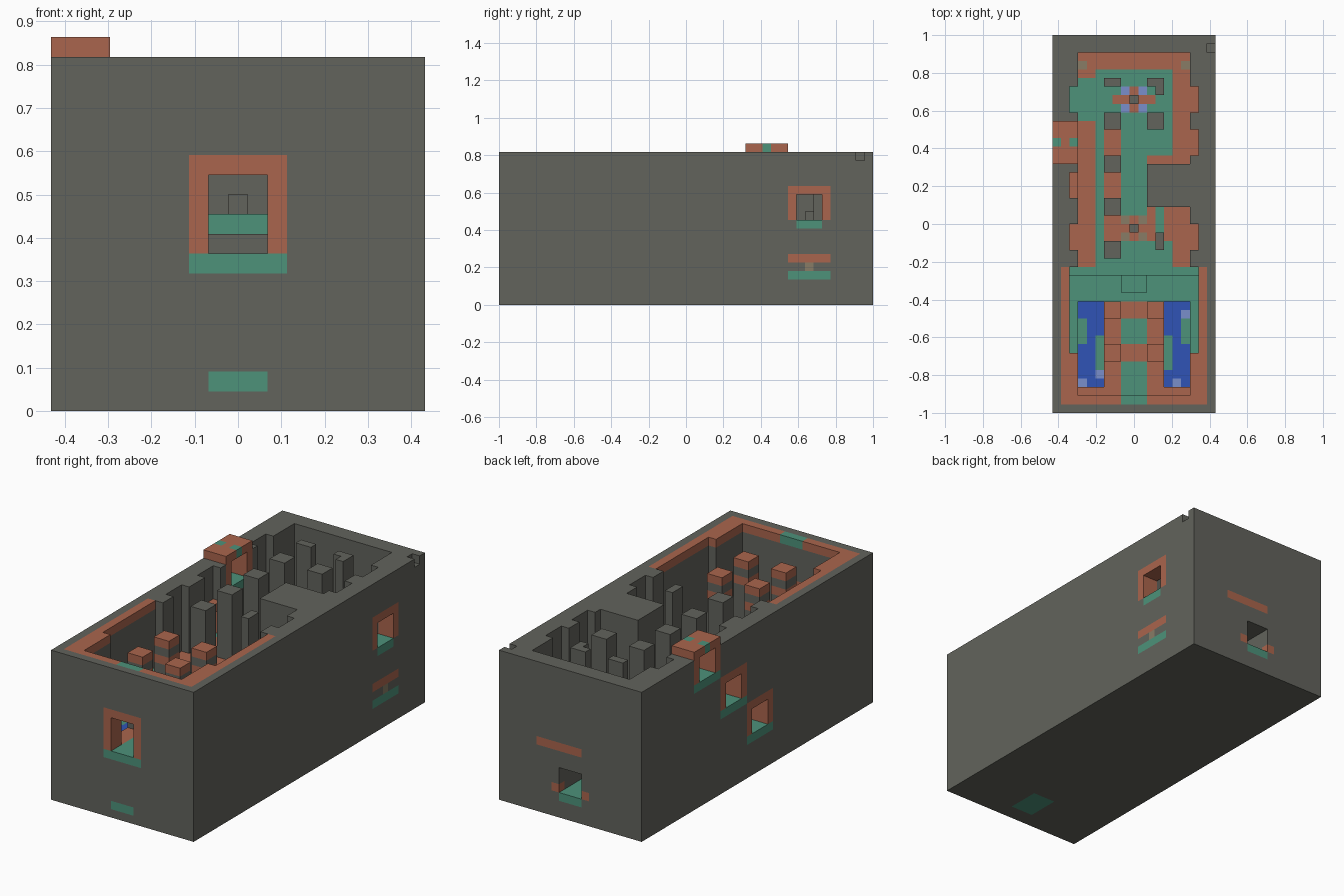
import bpy
import bmesh

cube = bpy.data.objects.get("Cube")
if cube:
    bpy.data.objects.remove(cube, do_unlink=True)

UNIT = 1 / 22
WIDE, LONG, HIGH = 19, 44, 18
PALETTE = {
    "stone": (98, 99, 92),
    "terracotta": (170, 101, 77),
    "teal": (77, 146, 122),
    "water": (48, 84, 182),
    "pale_water": (122, 142, 203),
    "taupe": (136, 124, 102),
}


def linear(value):
    value /= 255
    return value / 12.92 if value < 0.04 else ((value + 0.055) / 1.055) ** 2.4


materials = {}
for label, rgb in PALETTE.items():
    mat = bpy.data.materials.new(label)
    mat.use_nodes = True
    colour = [linear(c) for c in rgb] + [1]
    mat.diffuse_color = colour
    mat.node_tree.nodes["Principled BSDF"].inputs["Base Color"].default_value = colour
    materials[label] = mat
LABELS = list(PALETTE)

cells = {}


def spans(xs, mirror):
    return [xs, (WIDE - xs[1], WIDE - xs[0])] if mirror else [xs]


def each(xs, ys, zs, mirror=False):
    for start, end in spans(xs, mirror):
        for i in range(start, end):
            for j in range(*ys):
                for k in range(*zs):
                    yield i, j, k


def fill(part, colour, xs, ys, zs, top=None, mirror=False):
    for cell in each(xs, ys, zs, mirror):
        cells[cell] = (part, colour, top or colour)


def carve(xs, ys, zs, mirror=False):
    for cell in each(xs, ys, zs, mirror):
        cells.pop(cell, None)


def paint(colour, xs, ys, mirror=False):
    """Colour the top cell of the floor at each place."""
    for i, j, _ in each(xs, ys, (0, 1), mirror):
        k = max(k for k in range(HIGH) if (i, j, k) in cells)
        cells[i, j, k] = ("floor", colour, colour)


def recolour(colour, xs, ys, zs, mirror=False):
    for cell in each(xs, ys, zs, mirror):
        if cell in cells:
            cells[cell] = (cells[cell][0], colour, colour)


# Solid block
fill("outer_block", "stone", (0, WIDE), (0, LONG), (0, HIGH))
carve((18, 19), (42, 43), (17, 18))

# Front hall with a painted rim
recolour("terracotta", (1, 18), (1, 17), (17, 18))
recolour("stone", (4, 15), (16, 17), (17, 18))
HALL, UPPER = (8, HIGH), (10, HIGH)
carve((2, 17), (7, 17), HALL)
carve((3, 16), (2, 7), HALL)

# Upper rooms with stepped side walls
carve((3, 16), (17, 24), UPPER)
carve((3, 11), (24, 30), UPPER)
carve((3, 16), (29, 42), UPPER)
for bay in (19, 35):
    carve((2, 3), (bay, bay + 3), UPPER, mirror=True)
carve((2, 3), (25, 28), UPPER)
carve((16, 17), (30, 33), UPPER)

# Hall floor, pools and the steps up
paint("teal", (2, 17), (7, 17))
paint("terracotta", (3, 16), (2, 7))
carve((3, 6), (3, 13), (7, 8), mirror=True)
paint("water", (3, 6), (3, 13), mirror=True)
paint("teal", (3, 4), (8, 11), mirror=True)
paint("teal", (5, 6), (5, 9), mirror=True)
for x, y in ((3, 3), (5, 4), (15, 11), (14, 3)):
    paint("pale_water", (x, x + 1), (y, y + 1))
paint("terracotta", (6, 13), (5, 13))
paint("teal", (8, 11), (8, 11))
paint("teal", (8, 11), (1, 6))
fill("steps", "stone", (8, 11), (14, 16), (8, 9), top="teal")
fill("steps", "stone", (2, 17), (16, 17), (8, 10), top="teal")

# Upper floor
paint("terracotta", (3, 16), (17, 24))
paint("terracotta", (3, 11), (24, 30))
paint("terracotta", (3, 16), (29, 42))
for bay in (19, 35):
    paint("terracotta", (2, 3), (bay, bay + 3), mirror=True)
paint("terracotta", (2, 3), (25, 28))
paint("terracotta", (16, 17), (30, 33))
paint("teal", (5, 14), (16, 20))
paint("teal", (5, 6), (18, 34))
paint("teal", (12, 13), (17, 24))
paint("teal", (8, 11), (23, 40))
paint("teal", (5, 14), (38, 40))
paint("teal", (3, 8), (34, 39))
paint("teal", (2, 3), (35, 38))
paint("teal", (11, 14), (30, 40))
paint("taupe", (3, 4), (40, 41), mirror=True)

# Tall pillars
TALL = (10, HIGH)
for y in (18, 23, 28, 33):
    fill("left_pillars", "stone", (6, 8), (y, y + 2), TALL)
fill("rear_pillars", "stone", (6, 8), (38, 39), TALL, mirror=True)
fill("rear_pillars", "stone", (12, 13), (37, 38), TALL)
fill("right_pillars", "stone", (11, 13), (33, 35), TALL)
fill("right_pillars", "stone", (12, 13), (19, 21), TALL)

# Banded posts around the hall centre
for y in (6, 11):
    fill("banded_posts", "stone", (6, 8), (y, y + 2), (8, 17), mirror=True)
    for band in (14, 16):
        recolour("terracotta", (6, 8), (y, y + 2), (band, band + 1), mirror=True)

# Shrine and fountain, each a low ring around a stone core
for part, y, corner in (("shrine", 21, "taupe"), ("fountain", 36, "pale_water")):
    fill(part, "terracotta", (7, 12), (y, y + 1), (9, 10))
    fill(part, "terracotta", (8, 11), (y - 1, y + 2), (9, 10))
    for side in (y - 1, y + 1):
        fill(part, corner, (8, 9), (side, side + 1), (9, 10), mirror=True)
    fill(part, "stone", (9, 10), (y, y + 1), (10, 11))


# Framed openings on the side walls
def side_window(xs, y, z):
    fill("window_frames", "terracotta", xs, (y, y + 5), (z, z + 5))
    fill("window_sills", "teal", xs, (y, y + 5), (z, z + 1))
    carve(xs, (y + 1, y + 4), (z + 1, z + 4))


for flight in range(3):
    side_window((0, 3), 19 + 5 * flight, 4 + 5 * flight)
carve((3, 7), (20, 23), (5, 8))
for x in (0, 2):
    recolour("teal", (x, x + 1), (31, 32), (18, 19))
side_window((17, 19), 34, 9)
for y in (34, 38):
    recolour("stone", (17, 19), (y, y + 1), (9, 10))

# Front window
fill("front_window", "terracotta", (7, 12), (0, 2), (7, 13))
fill("front_window", "teal", (7, 12), (0, 2), (7, 8))
carve((8, 11), (0, 2), (8, 12))

# Back passage
carve((8, 11), (30, 44), (3, 6))
recolour("teal", (8, 11), (30, 44), (2, 3))
recolour("terracotta", (7, 8), (43, 44), (3, 4), mirror=True)
recolour("terracotta", (8, 14), (43, 44), (8, 9))

# Marks on the lower walls and underside
recolour("teal", (8, 11), (0, 1), (1, 2))
recolour("teal", (8, 11), (2, 6), (0, 1))
recolour("terracotta", (18, 19), (34, 39), (5, 6))
recolour("taupe", (18, 19), (36, 37), (4, 5))
recolour("teal", (18, 19), (34, 39), (3, 4))

# Build one mesh per part from the exposed cell faces
AXES = [(axis, sign) for axis in range(3) for sign in (-1, 1)]


def build(part):
    bm = bmesh.new()
    corners = {}

    def corner(p):
        if p not in corners:
            centre = (WIDE / 2, LONG / 2, 0)
            corners[p] = bm.verts.new([(a - c) * UNIT for a, c in zip(p, centre)])
        return corners[p]

    for cell, (owner, side, top) in cells.items():
        if owner != part:
            continue
        for axis, sign in AXES:
            beyond = list(cell)
            beyond[axis] += sign
            if tuple(beyond) in cells:
                continue
            u, v = (axis + 1) % 3, (axis + 2) % 3
            ring = []
            for du, dv in ((0, 0), (1, 0), (1, 1), (0, 1)):
                p = list(cell)
                p[axis] += sign > 0
                p[u] += du
                p[v] += dv
                ring.append(corner(tuple(p)))
            face = bm.faces.new(ring if sign > 0 else ring[::-1])
            upward = axis == 2 and sign > 0
            face.material_index = LABELS.index(top if upward else side)
    mesh = bpy.data.meshes.new(part)
    bm.to_mesh(mesh)
    bm.free()
    for label in LABELS:
        mesh.materials.append(materials[label])
    bpy.context.collection.objects.link(bpy.data.objects.new(part, mesh))


for part in sorted({owner for owner, _, _ in cells.values()}):
    build(part)
